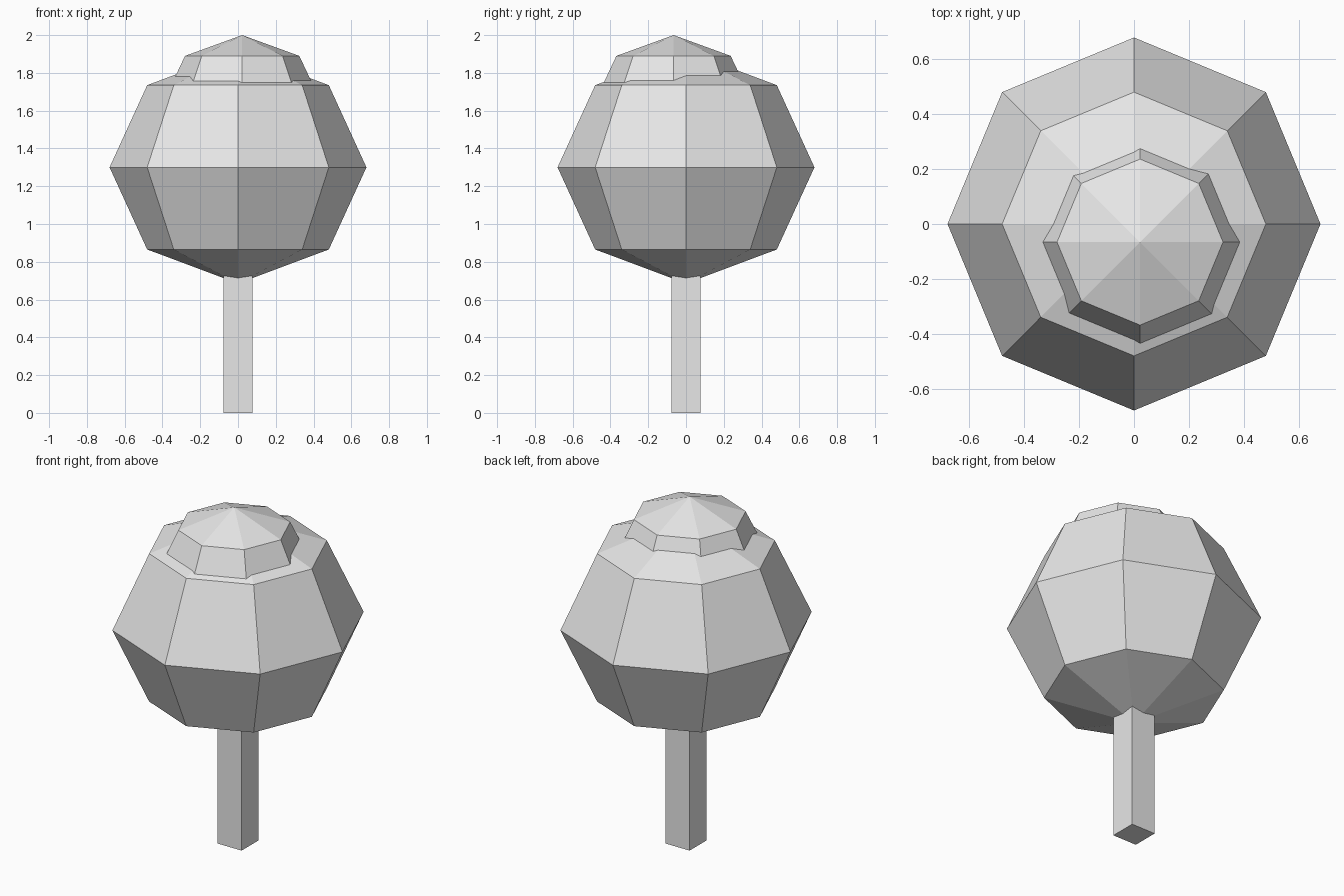
import bpy
import bmesh
from mathutils import Matrix, Vector

cube = bpy.data.objects.get("Cube")
if cube:
    bpy.data.objects.remove(cube, do_unlink=True)

grey = bpy.data.materials.new("plain grey")
grey.use_nodes = True
colour = (0.8, 0.8, 0.8, 1.0)
grey.diffuse_color = colour
grey.node_tree.nodes["Principled BSDF"].inputs["Base Color"].default_value = colour


def add_object(name, bm):
    mesh = bpy.data.meshes.new(name)
    bm.to_mesh(mesh)
    bm.free()
    mesh.materials.append(grey)
    obj = bpy.data.objects.new(name, mesh)
    bpy.context.collection.objects.link(obj)
    return obj


def foliage(name, centre, radius, half_height):
    # Eight-sided, four-ring low-poly ball
    bm = bmesh.new()
    bmesh.ops.create_uvsphere(bm, u_segments=8, v_segments=4, radius=1)
    bmesh.ops.scale(bm, vec=(radius, radius, half_height), verts=bm.verts)
    bmesh.ops.translate(bm, vec=centre, verts=bm.verts)
    return add_object(name, bm)


def post(name, width, height):
    # Square post standing on the ground
    bm = bmesh.new()
    place = Matrix.Translation((0, 0, height / 2)) @ Matrix.Diagonal(Vector((width, width, height, 1)))
    bmesh.ops.create_cube(bm, size=1, matrix=place)
    return add_object(name, bm)


post("trunk", 0.156, 0.9)
foliage("main_foliage", (0, 0, 1.3), 0.68, 0.615)
foliage("top_foliage", (0.022, -0.066, 1.624), 0.428, 0.376)
